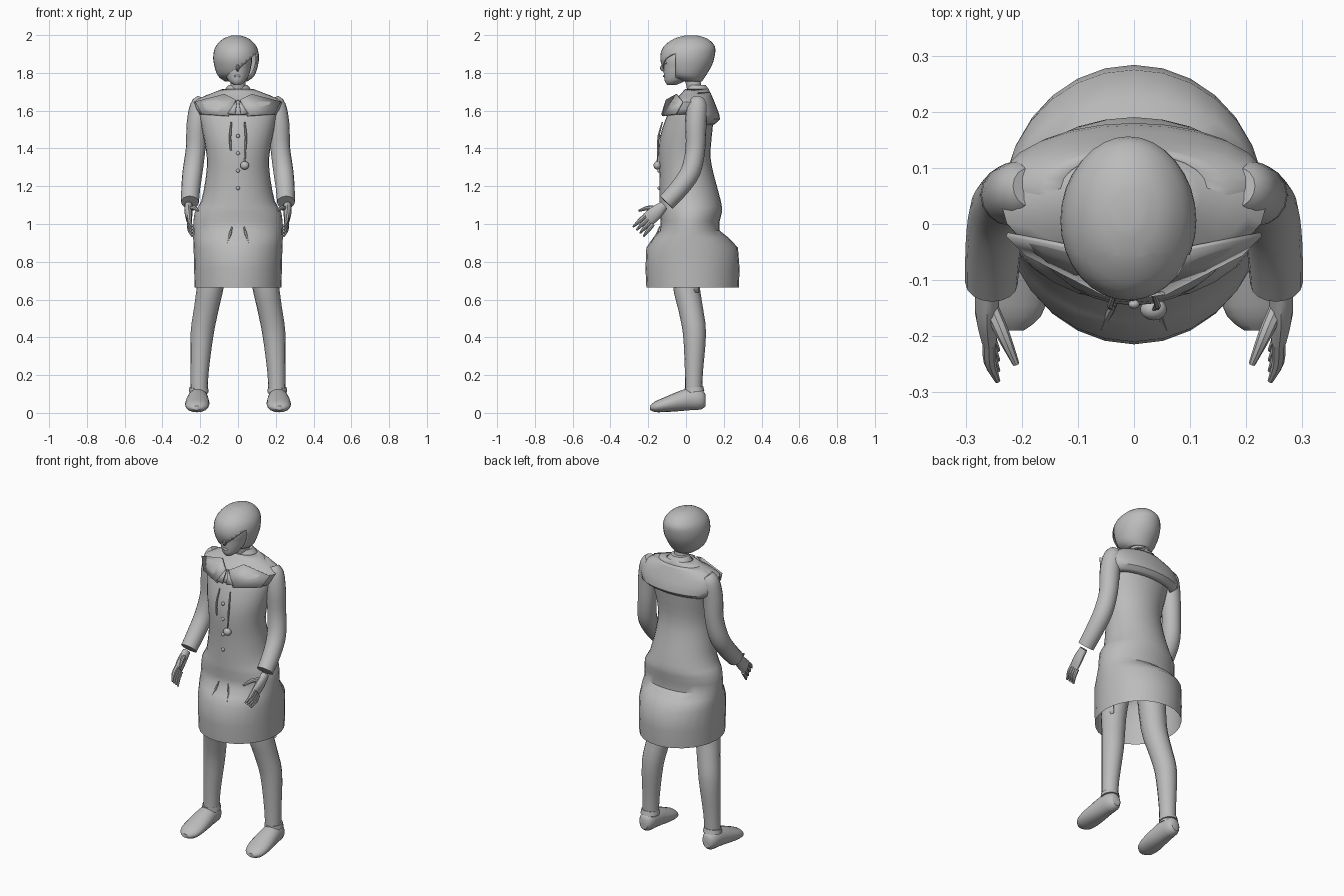
import bpy
import bmesh
import math
from mathutils import Vector

if "Cube" in bpy.data.objects:
    bpy.data.objects.remove(bpy.data.objects["Cube"])

grey = bpy.data.materials.new("plain grey")
grey.use_nodes = True
colour = (0.5, 0.5, 0.5, 1)
grey.diffuse_color = colour
grey.node_tree.nodes["Principled BSDF"].inputs["Base Color"].default_value = colour
UP = Vector((0, 0, 1))
FORWARD = Vector((0, -1, 0))


def finish(name, bm, mirror=False, thickness=0.0):
    """Turn a bmesh into a smooth shaded object, optionally mirrored."""
    bmesh.ops.recalc_face_normals(bm, faces=bm.faces)
    mesh = bpy.data.meshes.new(name)
    bm.to_mesh(mesh)
    bm.free()
    mesh.materials.append(grey)
    obj = bpy.data.objects.new(name, mesh)
    bpy.context.collection.objects.link(obj)
    if thickness:
        obj.modifiers.new("thickness", "SOLIDIFY").thickness = thickness
    if mirror:
        obj.modifiers.new("mirror", "MIRROR")
    bpy.ops.object.select_all(action="DESELECT")
    bpy.context.view_layer.objects.active = obj
    obj.select_set(True)
    bpy.ops.object.shade_smooth_by_angle(angle=math.radians(40))
    return obj


def refine(rings, steps):
    """Insert smoothly interpolated rings between the given ones."""
    result = []
    last = len(rings) - 1
    for i in range(last):
        a, b, c, d = (rings[min(max(i + k, 0), last)] for k in (-1, 0, 1, 2))
        for s in range(steps):
            t = s / steps
            result.append([
                q + t / 2 * (r - p + t * (2 * p - 5 * q + 4 * r - w + t * (3 * (q - r) + w - p)))
                for p, q, r, w in zip(a, b, c, d)])
    result.append(list(rings[-1]))
    return result


def loft_mesh(rings, axis=None, sides=20, steps=3, start_cap=True, end_cap=True):
    """Skin elliptical rings (x, y, z, half width, half depth) along a path."""
    rings = refine(rings, steps)
    centres = [Vector(r[:3]) for r in rings]
    bm = bmesh.new()
    loops = []
    for i, ring in enumerate(rings):
        along = axis or centres[min(i + 1, len(rings) - 1)] - centres[max(i - 1, 0)]
        across = along.cross(Vector((1, 0, 0))).normalized()
        side = across.cross(along).normalized()
        loop = []
        for k in range(sides):
            a = math.tau * k / sides
            loop.append(bm.verts.new(centres[i] + side * ring[3] * math.cos(a)
                                     + across * ring[4] * math.sin(a)))
        loops.append(loop)
    for low, high in zip(loops, loops[1:]):
        for k in range(sides):
            n = (k + 1) % sides
            bm.faces.new((low[k], low[n], high[n], high[k]))
    if start_cap:
        bm.faces.new(loops[0])
    if end_cap:
        bm.faces.new(loops[-1])
    return bm


def spans(rows, x=0):
    """Convert (height, front, back, half width) rows to horizontal rings."""
    return [(x, (f + b) / 2, z, w, (b - f) / 2) for z, f, b, w in rows]


def tube(name, points, mirror=False, sides=10, steps=3):
    """Round limb through (x, y, z, radius) points."""
    return finish(name, loft_mesh([(*p, p[3]) for p in points], sides=sides, steps=steps), mirror)


def ball(name, centre, size, mirror=False):
    bm = bmesh.new()
    bmesh.ops.create_uvsphere(bm, u_segments=14, v_segments=9, radius=1)
    bmesh.ops.scale(bm, vec=size, verts=bm.verts)
    bmesh.ops.translate(bm, vec=centre, verts=bm.verts)
    return finish(name, bm, mirror)


def panel(name, points, mirror=False):
    bm = bmesh.new()
    bm.faces.new([bm.verts.new(p) for p in points])
    return finish(name, bm, mirror, 0.008)


# Coat with a flared, open skirt
coat = spans([
    (.665, -.21, .28, .23), (.875, -.21, .275, .235), (.965, -.138, .178, .238),
    (1.06, -.14, .19, .23), (1.12, -.14, .185, .195), (1.25, -.14, .15, .17),
    (1.35, -.145, .13, .165), (1.45, -.14, .135, .18), (1.55, -.11, .145, .2),
    (1.63, -.07, .14, .2), (1.68, -.01, .11, .1)])
finish("coat", loft_mesh(coat, UP, 28, 2, start_cap=False))

# Shoulder cape, hood draped over the back, and neck scarf
cape = spans([(1.58, -.115, .14, .205), (1.645, -.08, .14, .235),
              (1.68, -.035, .13, .17), (1.715, -.005, .12, .08)])
finish("shoulder_cape", loft_mesh(cape, UP, 24, 2, False, False), thickness=0.008)
hood = spans([(1.525, 0, .145, .185), (1.555, -.015, .18, .225), (1.61, -.02, .165, .238),
              (1.66, -.02, .145, .215), (1.695, 0, .13, .13)])
finish("hood", loft_mesh(hood, UP, 24, 2, False, False), thickness=0.008)
scarf = spans([(1.66, -.02, .125, .095), (1.69, -.01, .13, .085),
               (1.715, .005, .12, .068), (1.735, .01, .105, .05)])
finish("neck_scarf", loft_mesh(scarf, UP, 18, 2))
panel("lapel", [(.01, -.1, 1.655), (.05, -.122, 1.57), (.19, -.05, 1.58),
                (.225, -.015, 1.645), (.07, -.045, 1.685)], True)
panel("scarf_end", [(.004, -.106, 1.66), (.055, -.126, 1.585), (.015, -.132, 1.58)], True)

# Buttons, drawstrings and pompom
for i in range(4):
    ball("button", (0, -.143, 1.19 + i * .092), (.01, .008, .01))
tube("drawstring", [(.035, -.125, 1.54, .004), (.042, -.146, 1.46, .006),
                    (.038, -.148, 1.39, .005)], True, 6)
tube("pompom_cord", [(.04, -.148, 1.4, .004), (.036, -.152, 1.33, .004)], sides=6)
ball("pompom", (.035, -.152, 1.31), (.024, .02, .022))

# Pleats at the front of the skirt
tube("skirt_pleat", [(.03, -.138, .99, .002), (.042, -.155, .945, .007),
                     (.058, -.19, .89, .002)], True, 6)

# Sleeves
tube("sleeve", [(.185, .065, 1.66, .035), (.2, .06, 1.625, .053), (.216, .052, 1.53, .056),
                (.224, .05, 1.4, .052), (.24, .025, 1.28, .053),
                (.25, -.035, 1.19, .05), (.254, -.105, 1.115, .047)], True, 16)

# Hands: flat palm, four fingers and a thumb
palm = [(.262, -.115, 1.1, .021, .024), (.262, -.16, 1.06, .021, .037),
        (.258, -.2, 1.025, .015, .038)]
finish("palm", loft_mesh(palm, sides=12), True)
for i in range(4):
    t = i / 3
    root = Vector((.258, -.215 + .04 * t, 1.045 - .045 * t))
    tip = Vector((.243, -.28 + .055 * t, .985 - .05 * t))
    middle = root.lerp(tip, .5) + Vector((.006, 0, 0))
    tube("finger", [(*root, .012), (*middle, .011), (*tip, .005)], True, 8)
tube("thumb", [(.255, -.15, 1.08, .014), (.232, -.2, 1.085, .012),
               (.21, -.25, 1.07, .006)], True, 8)

# Legs and shoes
tube("leg", [(.11, .01, .95, .08), (.142, .0, .7, .072), (.168, .025, .55, .065),
             (.19, .045, .42, .061), (.203, .042, .22, .048), (.206, .04, .1, .045)], True, 16)
shoe = []
for y, sole, top, width in ((.102, .035, .1, .025), (.08, .018, .125, .044),
                            (.02, .014, .132, .053), (-.05, .008, .11, .062),
                            (-.12, .004, .08, .064), (-.165, .004, .06, .052),
                            (-.19, .015, .038, .022)):
    shoe.append((.213 - y * .03, y, (sole + top) / 2, width, (top - sole) / 2))
finish("shoe", loft_mesh(shoe, FORWARD, 16, 2), True)
tube("shoe_collar", [(.208, .045, .11, .053), (.208, .042, .135, .049)], True, 16, 1)
panel("hem_tag", [(.2, -.01, .7), (.2, .07, .7), (.2, .07, .637), (.2, -.01, .637)])

# Neck, face and features
tube("neck", [(0, .055, 1.66, .045), (0, .04, 1.74, .04), (0, .02, 1.82, .045)], sides=14)
face = spans([(1.737, -.1, -.05, .018), (1.755, -.112, -.01, .043), (1.79, -.117, .04, .064),
              (1.83, -.12, .07, .074), (1.88, -.122, .09, .08), (1.95, -.09, .09, .06)], -.005)
finish("face", loft_mesh(face, UP, 20))
tube("nose", [(-.002, -.115, 1.86, .004), (-.002, -.129, 1.825, .009),
              (-.002, -.116, 1.812, .006)], sides=8)
for x in (-.035, .03):
    ball("eye", (x, -.107, 1.853), (.014, .007, .007))
ball("lips", (-.003, -.116, 1.783), (.019, .006, .006))

# Bobbed hair with a diagonal fringe cut away from one side of the face
hair_rows = spans([
    (1.755, -.02, .085, .06), (1.785, -.095, .105, .097), (1.84, -.128, .137, .116),
    (1.89, -.136, .152, .121), (1.94, -.118, .153, .108), (1.98, -.065, .115, .07),
    (1.997, -.01, .065, .025)], -.01)
bm = loft_mesh(hair_rows, UP, 32, 3, start_cap=False)
part = Vector((-.04, 0, 1.78))
slope = Vector((-.9, 0, 1))
edge = Vector((0, -.055, 0))
for point, normal in ((part, slope), (edge, FORWARD)):
    everything = bm.verts[:] + bm.edges[:] + bm.faces[:]
    bmesh.ops.bisect_plane(bm, geom=everything, plane_co=point, plane_no=normal)
opening = []
for f in bm.faces:
    middle = f.calc_center_median()
    if middle.y < edge.y and (middle - part).dot(slope) < 0:
        opening.append(f)
bmesh.ops.delete(bm, geom=opening, context="FACES")
finish("hair", bm, thickness=0.006)
